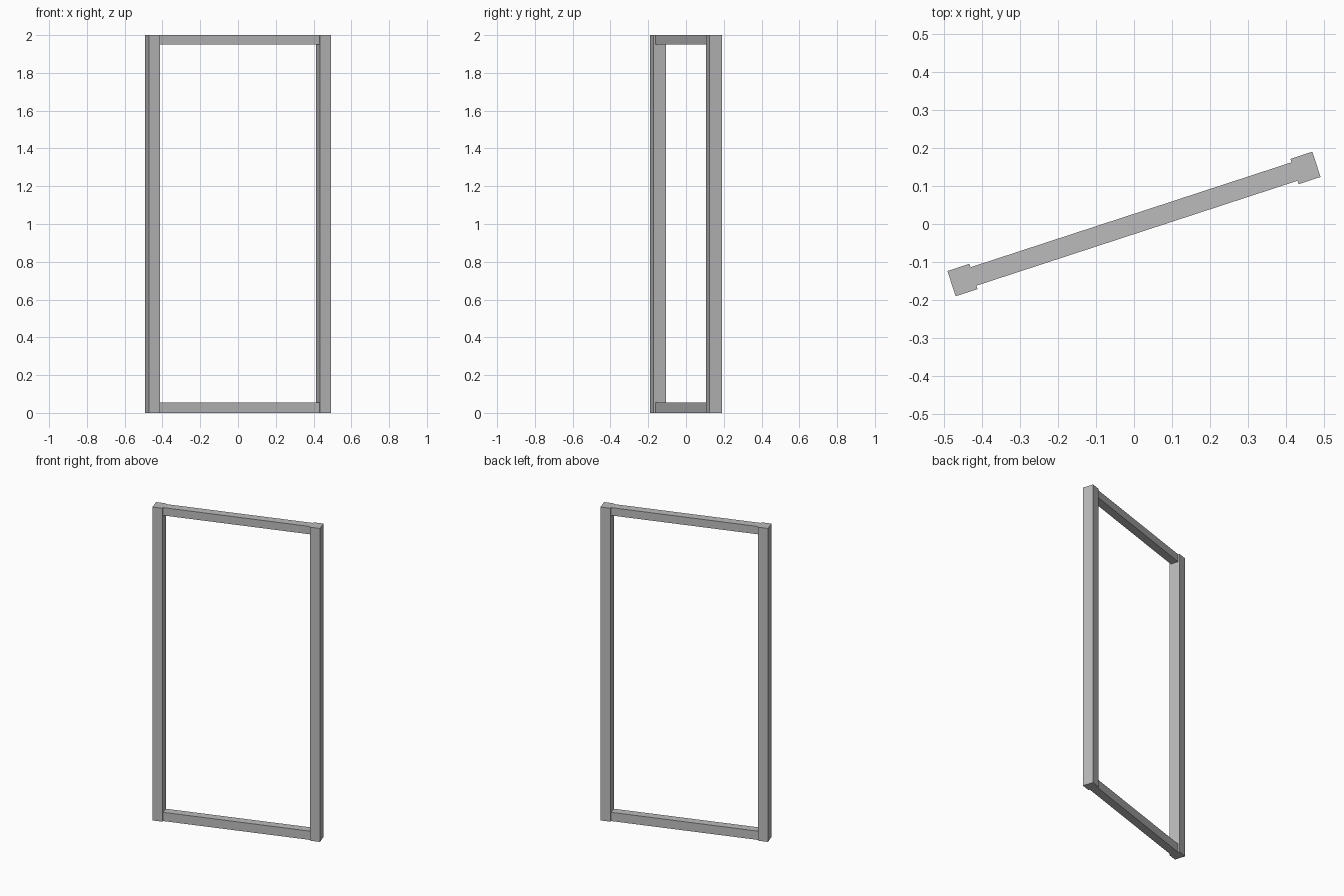
import bpy
from math import radians
from mathutils import Matrix

cube = bpy.data.objects.get("Cube")
if cube:
    bpy.data.objects.remove(cube, do_unlink=True)

# One plain grey for the whole frame
GREY = (0.5, 0.5, 0.5, 1)
grey = bpy.data.materials.new("plain_grey")
grey.use_nodes = True
grey.diffuse_color = GREY
grey.node_tree.nodes["Principled BSDF"].inputs["Base Color"].default_value = GREY

TURN = Matrix.Rotation(radians(18.1), 4, "Z")  # frame stands at an angle
HEIGHT = 2.0
HALF_LENGTH = 0.506
POST_WIDTH, POST_DEPTH = 0.061, 0.07
RAIL_DEPTH = 0.051
INNER = HALF_LENGTH - POST_WIDTH


def beam(name, center, size):
    """Box beam placed in the turned frame."""
    bpy.ops.mesh.primitive_cube_add(size=1)
    obj = bpy.context.object
    obj.name = name
    obj.data.transform(TURN @ Matrix.Translation(center) @ Matrix.Diagonal((*size, 1)))
    obj.data.materials.append(grey)
    return obj


# Upright posts
for side, sign in (("left", 1), ("right", -1)):
    beam(side + "_post", (sign * (INNER + POST_WIDTH / 2), 0, HEIGHT / 2),
         (POST_WIDTH, POST_DEPTH, HEIGHT))

# Thinner rails between the posts, flush at top and bottom
for name, low, high in (("bottom_rail", 0, 0.056), ("top_rail", 1.95, HEIGHT)):
    beam(name, (0, 0, (low + high) / 2), (2 * INNER, RAIL_DEPTH, high - low))
